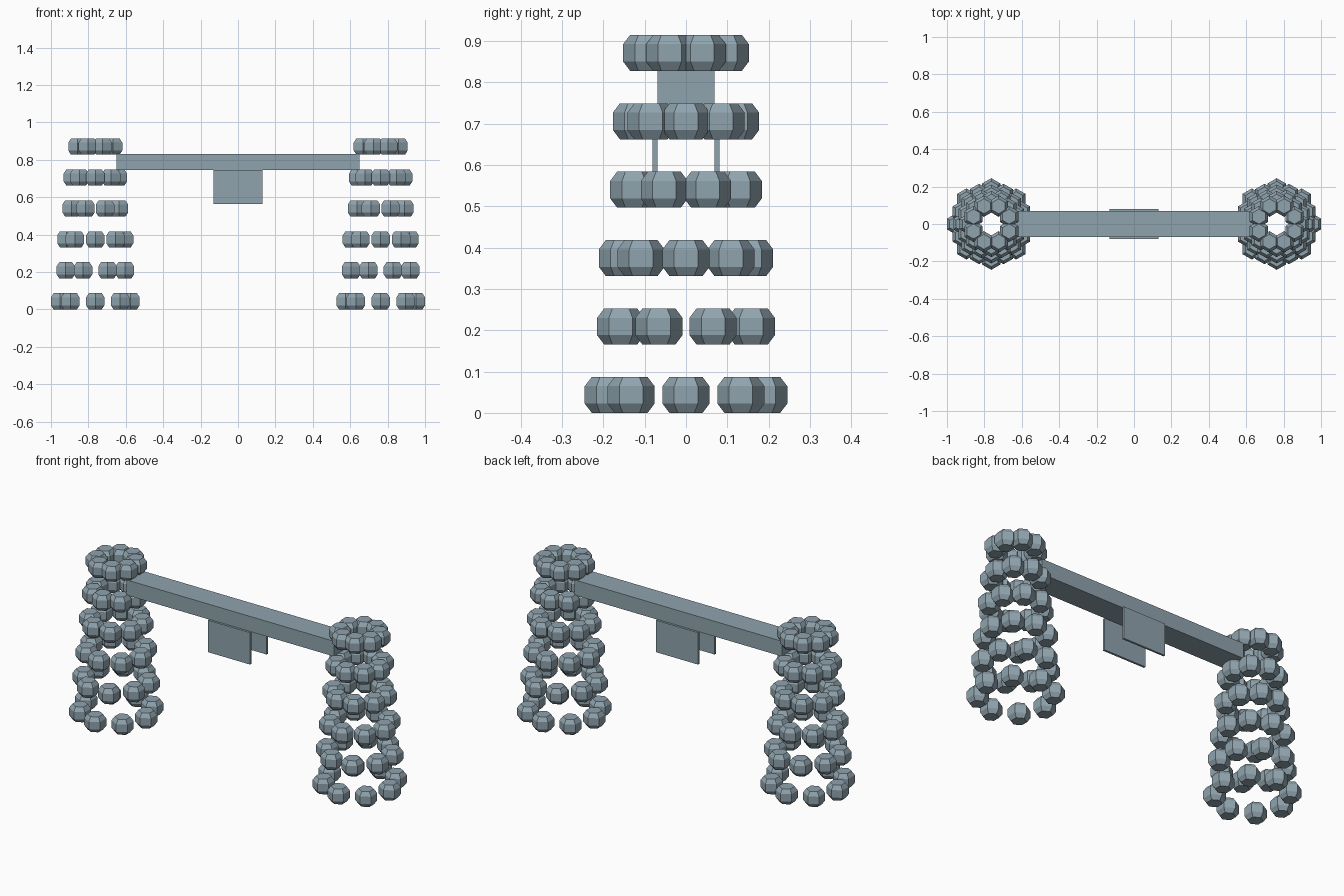
import bpy
import bmesh
from math import cos, sin, radians

old = bpy.data.objects.get("Cube")
if old:
    bpy.data.objects.remove(old, do_unlink=True)

stone = bpy.data.materials.new("blue grey stone")
stone.use_nodes = True
colour = (0.279, 0.371, 0.423, 1)
stone.diffuse_color = colour
stone.node_tree.nodes["Principled BSDF"].inputs["Base Color"].default_value = colour


def add_object(name, bm):
    mesh = bpy.data.meshes.new(name)
    bmesh.ops.recalc_face_normals(bm, faces=bm.faces)
    bm.to_mesh(mesh)
    bm.free()
    mesh.materials.append(stone)
    obj = bpy.data.objects.new(name, mesh)
    bpy.context.collection.objects.link(obj)
    return obj


def add_box(name, size, centre):
    bm = bmesh.new()
    bmesh.ops.create_cube(bm, size=1)
    bmesh.ops.scale(bm, vec=size, verts=bm.verts)
    bmesh.ops.translate(bm, vec=centre, verts=bm.verts)
    return add_object(name, bm)


def add_stone(bm, x, y, z):
    # Six-sided drum with chamfered rims, corners pointing along y
    profile = [(0.04, -0.0435), (0.057, -0.021), (0.057, 0.021), (0.04, 0.0435)]
    rings = []
    for r, h in profile:
        angles = [radians(30 + 60 * k) for k in range(6)]
        rings.append([bm.verts.new((x + r * cos(a), y + r * sin(a), z + h)) for a in angles])
    for low, high in zip(rings, rings[1:]):
        for k in range(6):
            n = (k + 1) % 6
            bm.faces.new((low[k], low[n], high[n], high[k]))
    bm.faces.new(rings[0][::-1])
    bm.faces.new(rings[-1])


# Two tapering towers of stacked stone rings, alternate rings turned half a step
for side, sign in (("left", 1), ("right", -1)):
    for level in range(6):
        bm = bmesh.new()
        radius = 0.188 - 0.017 * level
        for k in range(8):
            a = radians(45 * k + 22.5 * (level % 2))
            add_stone(bm, sign * 0.763 + radius * cos(a), radius * sin(a), 0.0435 + 0.1655 * level)
        add_object(f"{side}_stone_ring_{level + 1}", bm)

# Crossbeam joining the towers
add_box("crossbeam", (1.3, 0.137, 0.086), (0, 0, 0.788))

# Hanging panels on the front and back of the beam
for name, sign in (("front_panel", -1), ("back_panel", 1)):
    add_box(name, (0.264, 0.012, 0.181), (0, sign * 0.0745, 0.6555))
